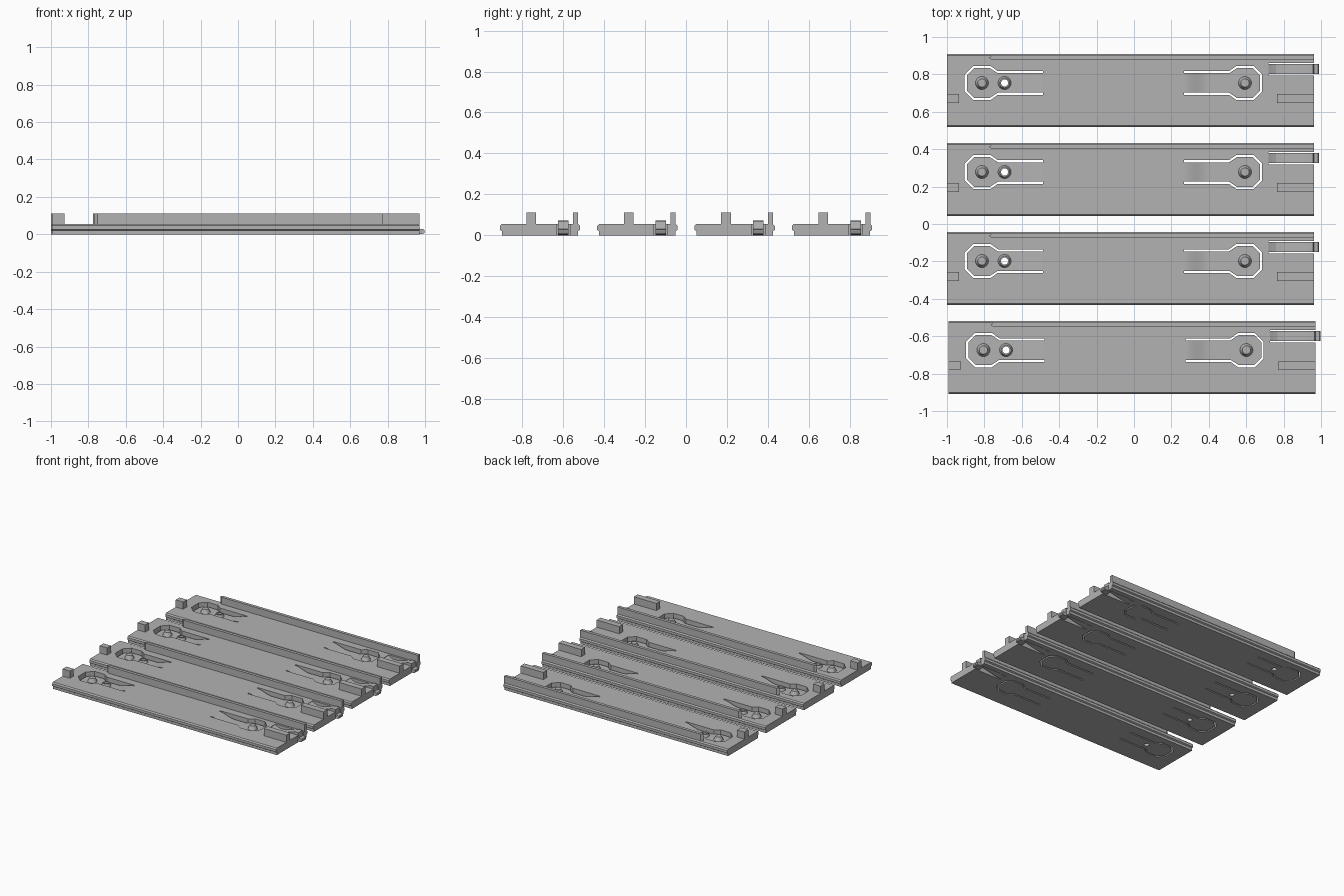
import bpy, bmesh, math
from mathutils import Vector

if "Cube" in bpy.data.objects:
    bpy.data.objects.remove(bpy.data.objects["Cube"])

grey = bpy.data.materials.new("light grey")
grey.diffuse_color = (0.45, 0.45, 0.45, 1)
grey.use_nodes = True
grey.node_tree.nodes["Principled BSDF"].inputs["Base Color"].default_value = grey.diffuse_color
TOP = 0.055          # deck height
CY = 0.04            # centre line of the spring tabs


def prism(name, pts, lo, hi, axis):
    """Extrude a 2D outline along an axis: x uses (y,z), y uses (x,z), z uses (x,y)."""
    place = {'x': lambda a, b, t: (t, a, b),
             'y': lambda a, b, t: (a, t, b),
             'z': lambda a, b, t: (a, b, t)}[axis]
    bm = bmesh.new()
    face = bm.faces.new([bm.verts.new(place(a, b, lo)) for a, b in pts])
    ext = bmesh.ops.extrude_face_region(bm, geom=[face])
    step = Vector(place(0, 0, hi - lo))
    bmesh.ops.translate(bm, vec=step, verts=[v for v in ext['geom'] if isinstance(v, bmesh.types.BMVert)])
    bmesh.ops.recalc_face_normals(bm, faces=bm.faces)
    me = bpy.data.meshes.new(name)
    bm.to_mesh(me)
    bm.free()
    me.materials.append(grey)
    ob = bpy.data.objects.new(name, me)
    bpy.context.collection.objects.link(ob)
    return ob


def box(name, x0, x1, y0, y1, z0, z1):
    return prism(name, [(x0, y0), (x1, y0), (x1, y1), (x0, y1)], z0, z1, 'z')


def circle(x, y, r, n=24):
    return [(x + r * math.cos(2 * math.pi * i / n), y + r * math.sin(2 * math.pi * i / n)) for i in range(n)]


def boolean(ob, tools, op='DIFFERENCE'):
    """Apply booleans and drop the tool objects."""
    for t in tools:
        m = ob.modifiers.new("cut", 'BOOLEAN')
        m.operation, m.object, m.solver = op, t, 'EXACT'
    bpy.context.view_layer.update()
    me = bpy.data.meshes.new_from_object(ob.evaluated_get(bpy.context.evaluated_depsgraph_get()))
    ob.modifiers.clear()
    ob.data = me
    for t in tools:
        bpy.data.objects.remove(t)


def paddle(cx, root, gap):
    """Octagon head with a straight neck reaching to the root."""
    s = 1 if root > cx else -1
    r, h, c = 0.092 - gap, 0.063 - gap, 0.045 - gap * 0.4
    half = [(root, h), (cx + s * 0.085, h), (cx + s * c, r), (cx - s * c, r), (cx - s * r, c)]
    return [(x, CY + y) for x, y in half] + [(x, CY - y) for x, y in reversed(half)]


def spring_tab(name, cx, root, hole_x=None):
    s = 1 if root > cx else -1
    tab = prism(name, paddle(cx, root + s * 0.002, 0.011), 0, TOP, 'z')
    # smooth dip from the deck down to the thin head
    dip = [(root, TOP)]
    for i in range(1, 11):
        t = i / 10
        dip.append((root - s * 0.13 * t, TOP - 0.03 * t * t * (3 - 2 * t)))
    dip += [(cx - s * 0.2, 0.025), (cx - s * 0.2, 0.1), (root, 0.1)]
    boolean(tab, [prism("dip", dip, CY - 0.2, CY + 0.2, 'y')])
    parts = [tab]

    def boss(x, r0, r1, z1, part):
        b = prism(part, circle(x, CY, r0), 0.02, z1, 'z')
        for v in b.data.vertices:      # taper toward the top
            if v.co.z > 0.021:
                v.co.x = x + (v.co.x - x) * r1 / r0
                v.co.y = CY + (v.co.y - CY) * r1 / r0
        return b
    parts.append(boss(cx, 0.037, 0.022, 0.054, "boss"))
    if hole_x is not None:
        ring = boss(hole_x, 0.037, 0.026, 0.045, "hole_collar")
        for ob in (tab, ring):
            boolean(ob, [prism("drill", circle(hole_x, CY, 0.019), -0.1, 0.2, 'z')])
        parts.append(ring)
    return parts


# --- one plank, built around its own centre line ---
X0, X1 = -1.0, 0.963
side = [(0.186, 0), (0.186, 0.02), (0.196, 0.026), (0.196, 0.046), (0.187, TOP)]
deck = prism("deck", side + [(-y, z) for y, z in reversed(side)], X0, X1, 'x')
LEFT, RIGHT = (-0.813, -0.487), (0.593, 0.267)
boolean(deck, [prism("cut_left", paddle(*LEFT, 0), -0.1, 0.2, 'z'),
               prism("cut_right", paddle(*RIGHT, 0), -0.1, 0.2, 'z'),
               box("cut_clip", 0.72, 1.1, 0.081, 0.147, -0.1, 0.2)])
parts = [deck]
parts += spring_tab("left_spring_tab", *LEFT, hole_x=-0.692)
parts += spring_tab("right_spring_tab", *RIGHT)

# guide rail with a pointed end, and two locating blocks
parts.append(prism("guide_rail", [(-0.775, 0.175), (-0.76, 0.163), (X1, 0.163), (X1, 0.187), (-0.76, 0.187)],
                   TOP - 0.005, 0.11, 'z'))
parts.append(box("left_block", X0, -0.935, -0.066, -0.019, TOP - 0.005, 0.112))
parts.append(box("right_block", 0.765, X1, -0.066, -0.019, TOP - 0.005, 0.112))

# latch arm rising to a hooked tip
arm = [(0.715, 0), (0.75, 0), (0.925, 0.038), (0.932, 0.0), (0.96, 0), (0.985, 0.004), (0.99, 0.01),
       (0.99, 0.022), (0.985, 0.027), (0.963, 0.03), (0.958, 0.07), (0.93, 0.072), (0.90, 0.06),
       (0.80, 0.034), (0.76, 0.034), (0.735, 0.045), (0.715, TOP)]
parts.append(prism("latch_arm", arm, 0.089, 0.141, 'y'))

# soften the curved parts only
for ob in parts:
    if "tab" in ob.name or "boss" in ob.name or "collar" in ob.name:
        bpy.ops.object.select_all(action='DESELECT')
        ob.select_set(True)
        bpy.context.view_layer.objects.active = ob
        bpy.ops.object.shade_smooth_by_angle(angle=math.radians(25))

# --- four planks side by side, the front one nudged along ---
for k, (dx, dy) in enumerate([(0.008, -0.714), (0, -0.238), (0, 0.238), (0, 0.714)]):
    for ob in parts:
        o = ob if k == 0 else ob.copy()
        if k:
            bpy.context.collection.objects.link(o)
        o.location = (dx, dy, 0)
